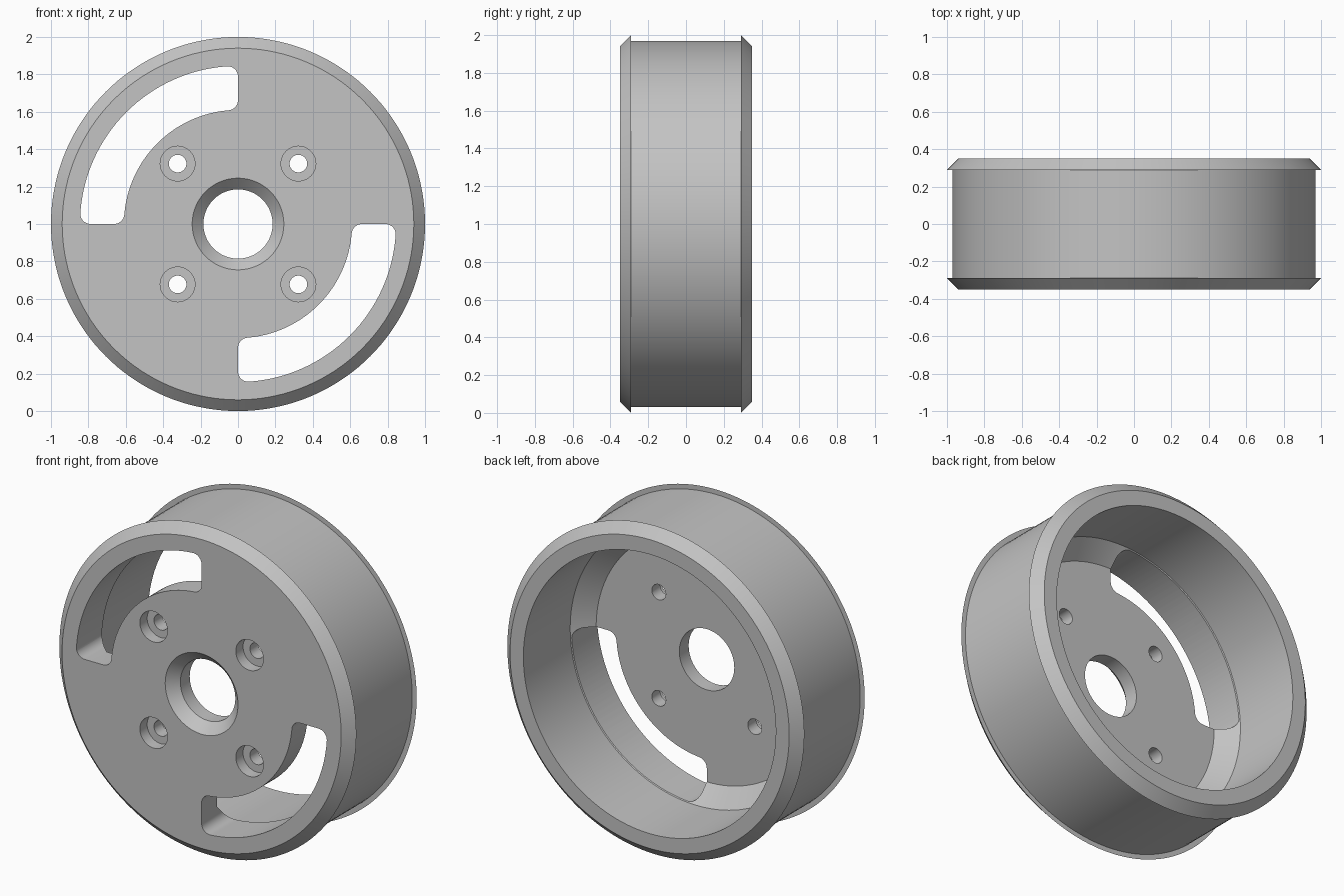
import bpy, bmesh
from math import pi, sin, cos, asin, radians
from mathutils import Matrix, Vector

cube = bpy.data.objects.get("Cube")
if cube:
    bpy.data.objects.remove(cube, do_unlink=True)

metal = bpy.data.materials.new("plain_grey")
metal.use_nodes = True
GREY = (0.55, 0.55, 0.55, 1)
metal.diffuse_color = GREY
metal.node_tree.nodes["Principled BSDF"].inputs["Base Color"].default_value = GREY

AXLE = Vector((0, 0, 1))


def finish(name, bm, location):
    """Turn a bmesh into a linked object."""
    bmesh.ops.remove_doubles(bm, verts=bm.verts, dist=1e-5)
    bmesh.ops.recalc_face_normals(bm, faces=bm.faces)
    mesh = bpy.data.meshes.new(name)
    bm.to_mesh(mesh)
    bm.free()
    mesh.materials.append(metal)
    obj = bpy.data.objects.new(name, mesh)
    obj.location = location
    bpy.context.collection.objects.link(obj)
    return obj


def lathe(name, profile, location, steps):
    """Revolve a closed (radius, y) profile around the y axis."""
    bm = bmesh.new()
    verts = [bm.verts.new((r, y, 0)) for r, y in profile]
    edges = [bm.edges.new((a, b)) for a, b in zip(verts, verts[1:])]
    if profile[0][0] > 0:
        edges.append(bm.edges.new((verts[-1], verts[0])))
    bmesh.ops.spin(bm, geom=verts + edges, cent=(0, 0, 0), axis=(0, 1, 0),
                   angle=2 * pi, steps=steps)
    return finish(name, bm, location)


def arc(centre, radius, start, end, steps):
    return [(centre[0] + radius * cos(t), centre[1] + radius * sin(t))
            for t in (start + (end - start) * i / steps for i in range(steps + 1))]


def slot_outline(inner, outer, fillet):
    """Quarter-ring outline with rounded corners."""
    a = asin(fillet / (outer - fillet))
    b = asin(fillet / (inner + fillet))
    q = pi / 2

    def polar(r, t):
        return r * cos(t), r * sin(t)

    ro, ri = outer - fillet, inner + fillet
    return (arc(polar(ro, a), fillet, -q, a, 8)
            + arc((0, 0), outer, a, q - a, 32)
            + arc(polar(ro, q - a), fillet, q - a, pi, 8)
            + arc(polar(ri, q - b), fillet, pi, pi + q - b, 8)
            + arc((0, 0), inner, q - b, b, 32)
            + arc(polar(ri, b), fillet, pi + b, pi + q, 8))


def slot_cutter(name, turn):
    bm = bmesh.new()
    verts = [bm.verts.new((x, -0.5, z)) for x, z in slot_outline(0.61, 0.845, 0.055)]
    bmesh.ops.remove_doubles(bm, verts=verts, dist=1e-5)
    face = bm.faces.new(list(bm.verts))
    side = bmesh.ops.extrude_face_region(bm, geom=[face])
    moved = [v for v in side["geom"] if isinstance(v, bmesh.types.BMVert)]
    bmesh.ops.translate(bm, verts=moved, vec=(0, 0.5, 0))
    bmesh.ops.rotate(bm, verts=bm.verts, cent=(0, 0, 0),
                     matrix=Matrix.Rotation(-turn, 3, 'Y'))
    return finish(name, bm, AXLE)


# Wheel body: flanged barrel, hollow back, front web and chamfered bore
wheel = lathe("wheel_body", [
    (0.245, -0.35), (0.94, -0.35), (1.0, -0.29), (0.97, -0.29),
    (0.97, 0.29), (1.0, 0.29), (0.94, 0.35), (0.85, 0.35),
    (0.85, -0.1), (0.745, -0.2), (0.185, -0.2), (0.185, -0.29),
], AXLE, 144)

# Two opposite curved slots
cutters = [slot_cutter("slot_cutter", radians(t)) for t in (90, 270)]

# Four counterbored bolt holes
for x in (-0.323, 0.323):
    for z in (-0.323, 0.323):
        cutters.append(lathe("bolt_hole_cutter", [
            (0, -0.5), (0.093, -0.5), (0.093, -0.28),
            (0.047, -0.28), (0.047, 0), (0, 0),
        ], AXLE + Vector((x, 0, z)), 40))

bpy.ops.object.select_all(action='DESELECT')
wheel.select_set(True)
bpy.context.view_layer.objects.active = wheel
for cutter in cutters:
    mod = wheel.modifiers.new("cut", 'BOOLEAN')
    mod.operation = 'DIFFERENCE'
    mod.solver = 'EXACT'
    mod.object = cutter
    bpy.ops.object.modifier_apply(modifier=mod.name)
for cutter in cutters:
    bpy.data.objects.remove(cutter, do_unlink=True)

bpy.ops.object.shade_smooth_by_angle(angle=radians(25))
